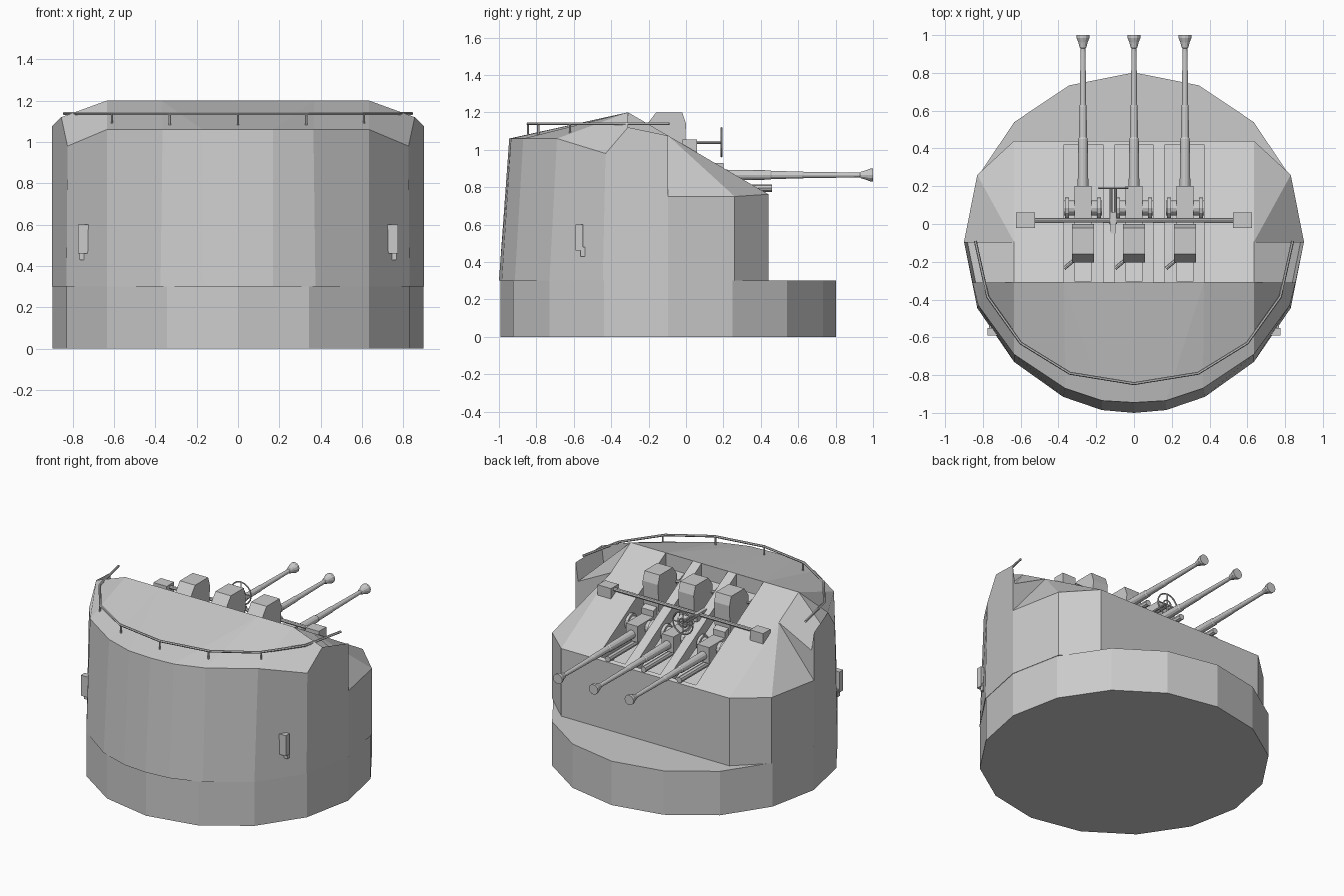
import bpy, bmesh, math
from mathutils import Vector

if "Cube" in bpy.data.objects:
    bpy.data.objects.remove(bpy.data.objects["Cube"])


def make(name, verts, faces, mirror=False):
    bm = bmesh.new()
    vs = [bm.verts.new(v) for v in verts]
    for f in faces:
        bm.faces.new([vs[i] for i in f])
    if mirror:
        geom = bm.verts[:] + bm.edges[:] + bm.faces[:]
        bmesh.ops.mirror(bm, geom=geom, axis='X', merge_dist=0.0005)
        bmesh.ops.remove_doubles(bm, verts=bm.verts[:], dist=0.0005)
    bmesh.ops.recalc_face_normals(bm, faces=bm.faces[:])
    me = bpy.data.meshes.new(name)
    bm.to_mesh(me)
    bm.free()
    ob = bpy.data.objects.new(name, me)
    bpy.context.collection.objects.link(ob)
    return ob


def prism(name, profile, x0, x1):
    """Extrude a (y, z) profile from x0 to x1."""
    n = len(profile)
    verts = [(x, y, z) for x in (x0, x1) for y, z in profile]
    sides = [(i, (i + 1) % n, n + (i + 1) % n, n + i) for i in range(n)]
    return make(name, verts, sides + [tuple(range(n)), tuple(range(n, 2 * n))])


def box(name, x, y, z):
    return prism(name, [(y[0], z[0]), (y[1], z[0]), (y[1], z[1]), (y[0], z[1])], *x)


def tube(name, points, radii, sides=8):
    """Straight or bent round bar through points, one radius per point."""
    pts = [Vector(p) for p in points]
    verts, n = [], len(pts)
    for i, p in enumerate(pts):
        d = (pts[min(i + 1, n - 1)] - pts[max(i - 1, 0)]).normalized()
        up = Vector((1, 0, 0)) if abs(d.z) > 0.9 else Vector((0, 0, 1))
        u = d.cross(up).normalized()
        v = d.cross(u)
        for k in range(sides):
            a = 2 * math.pi * k / sides
            verts.append(p + radii[i] * (u * math.cos(a) + v * math.sin(a)))
    faces = [(i * sides + k, i * sides + (k + 1) % sides,
              (i + 1) * sides + (k + 1) % sides, (i + 1) * sides + k)
             for i in range(n - 1) for k in range(sides)]
    faces += [tuple(range(sides)), tuple(range((n - 1) * sides, n * sides))]
    return make(name, verts, faces)


# Base drum, 16 sides
bpy.ops.mesh.primitive_cylinder_add(vertices=16, radius=0.897, depth=0.3,
                                    location=(0, -0.095, 0.15))
bpy.context.object.name = "base_drum"

# Armoured housing: right half, mirrored
P = {
    # foot
    'b0': (0, -1, .3), 'b1': (.17, -.985, .3), 'b2': (.375, -.915, .3),
    'b3': (.635, -.73, .3), 'b4': (.83, -.445, .3), 'b5': (.9, -.095, .3),
    'b6': (.83, .26, .3), 'b7': (.635, .44, .3), 'b8': (0, .44, .3),
    # upper edge of the tall wall
    't0': (0, -.945, 1.06), 't1': (.17, -.935, 1.06), 't2': (.365, -.87, 1.06),
    't3': (.635, -.69, 1.06), 't4': (.825, -.43, .98),
    # roof ridge and side fin
    'f0': (0, -.31, 1.2), 'f1': (.37, -.31, 1.2), 'F': (.635, -.31, 1.2),
    'H': (.855, -.31, 1.12), 'I': (.9, -.095, 1.075),
    'h': (.838, -.31, .99), 'k': (.882, -.095, .95),
    # sloped plate and low wall
    'D': (.635, -.095, 1.075), 'C': (.9, -.095, .75), 'B': (.83, .26, .75),
    'A': (.635, .44, .762), 'a1': (.37, .44, .762), 'a0': (0, .44, .762),
    # gun well
    'p2': (.37, .42, .774), 'p0': (0, .42, .774), 'q1': (.37, -.31, .84),
    'q2': (.37, .42, .64), 'r1': (0, -.31, .84), 'r2': (0, .42, .64),
}
FACES = """b0 b1 t1 t0;b1 b2 t2 t1;b2 b3 t3 t2;b3 b4 t4 t3;b4 b5 C I H t4
b5 b6 B C;b6 b7 A B;b7 b8 a0 a1 A;t0 t1 f1 f0;t1 t2 f1;t2 t3 F f1;t3 t4 H F
F H h;F h k D;h H I k;D k C;k I C;D C B;D B A;f1 F D A a1 p2;a1 a0 p0 p2
f1 p2 q2 q1;f0 f1 q1 r1;p2 p0 r2 q2;q1 q2 r2 r1;b0 b1 b2 b3 b4 b5 b6 b7 b8"""
keys = list(P)
make("armoured_housing", list(P.values()),
     [[keys.index(k) for k in f.split()] for f in FACES.replace("\n", ";").split(";")],
     mirror=True)

# Plate strips between the gun slots
for s in (-1, 1):
    prism("slot_strip", [(-.31, 1.2), (.42, .774), (.42, .69), (-.31, 1.11)],
          s * .10, s * .165)

# Three identical guns
for c in (-.27, 0, .27):
    z = .865
    ys = [.08, .3, .45, .46, .62, .63, .93, .935, .96, .985, 1.0]
    rs = [.03, .027, .025, .021, .019, .017, .013, .018, .024, .034, .034]
    tube("gun_barrel", [(c, y, z) for y in ys], rs, 12)
    tube("recoil_tube", [(c, .05, .795), (c, .46, .795)], [.02, .02])
    tube("trunnion", [(c - .1, .085, .885), (c + .1, .085, .885)], [.04, .04], 12)
    for s in (-1, 1):
        tube("trunnion_flange", [(c + s * .075, .085, .885), (c + s * .095, .085, .885)],
             [.055, .055], 12)
    box("cradle", (c - .045, c + .045), (-.02, .2), (.82, .93))
    prism("receiver", [(-.305, .88), (.03, .83), (.03, .97), (-.305, 1.1)],
          c - .045, c + .045)
    prism("magazine", [(-.17, .97), (-.01, .93), (0, 1.14), (-.02, 1.2),
                       (-.16, 1.2), (-.205, 1.14), (-.205, 1.04)], c - .058, c + .058)
    tube("cocking_handle", [(c - .1, -.235, 1.09), (c - .04, -.185, 1.09)], [.01, .01])

# Sight bar with end boxes
tube("sight_bar", [(-.56, .02, 1.035), (.56, .02, 1.035)], [.012, .012])
for s in (-1, 1):
    box("sight_bar_box", (s * .525, s * .625), (-.02, .06), (.98, 1.055))

# Ring sight
box("sight_bracket", (-.125, -.098), (-.05, .06), (1.0, 1.05))
for dx in (-.012, .012):
    tube("sight_arm", [(-.11 + dx, 0, 1.04), (-.11 + dx, .19, 1.04)], [.008, .008])
for r in (.076, .03):
    bpy.ops.mesh.primitive_torus_add(major_radius=r, minor_radius=.005, major_segments=16,
                                     minor_segments=6, location=(-.11, .19, 1.04),
                                     rotation=(math.pi / 2, 0, 0))
    bpy.context.object.name = "sight_ring"
tube("sight_spoke", [(-.186, .19, 1.04), (-.034, .19, 1.04)], [.004, .004], 6)
tube("sight_spoke", [(-.11, .19, .964), (-.11, .19, 1.116)], [.004, .004], 6)

# Roof handrail and its posts
half = [(.84, -.09), (.775, -.385), (.6, -.63), (.34, -.79)]
path = half + [(0, -.845)] + [(-x, y) for x, y in reversed(half)]
tube("handrail", [(x, y, 1.138) for x, y in path], [.008] * len(path), 6)
for x, y, low in [(0, -.845, 1.07), (.33, -.79, 1.08), (.61, -.62, 1.07), (.79, -.315, 1.1)]:
    for s in ((-1, 1) if x else (1,)):
        tube("rail_post", [(s * x, y, low), (s * x, y, 1.138)], [.006, .006], 6)

# Side lock boxes with handles
for s in (-1, 1):
    box("lock_box", (s * .70, s * .775), (-.59, -.55), (.46, .6))
    box("lock_handle", (s * .70, s * .768), (-.565, -.54), (.43, .48))
